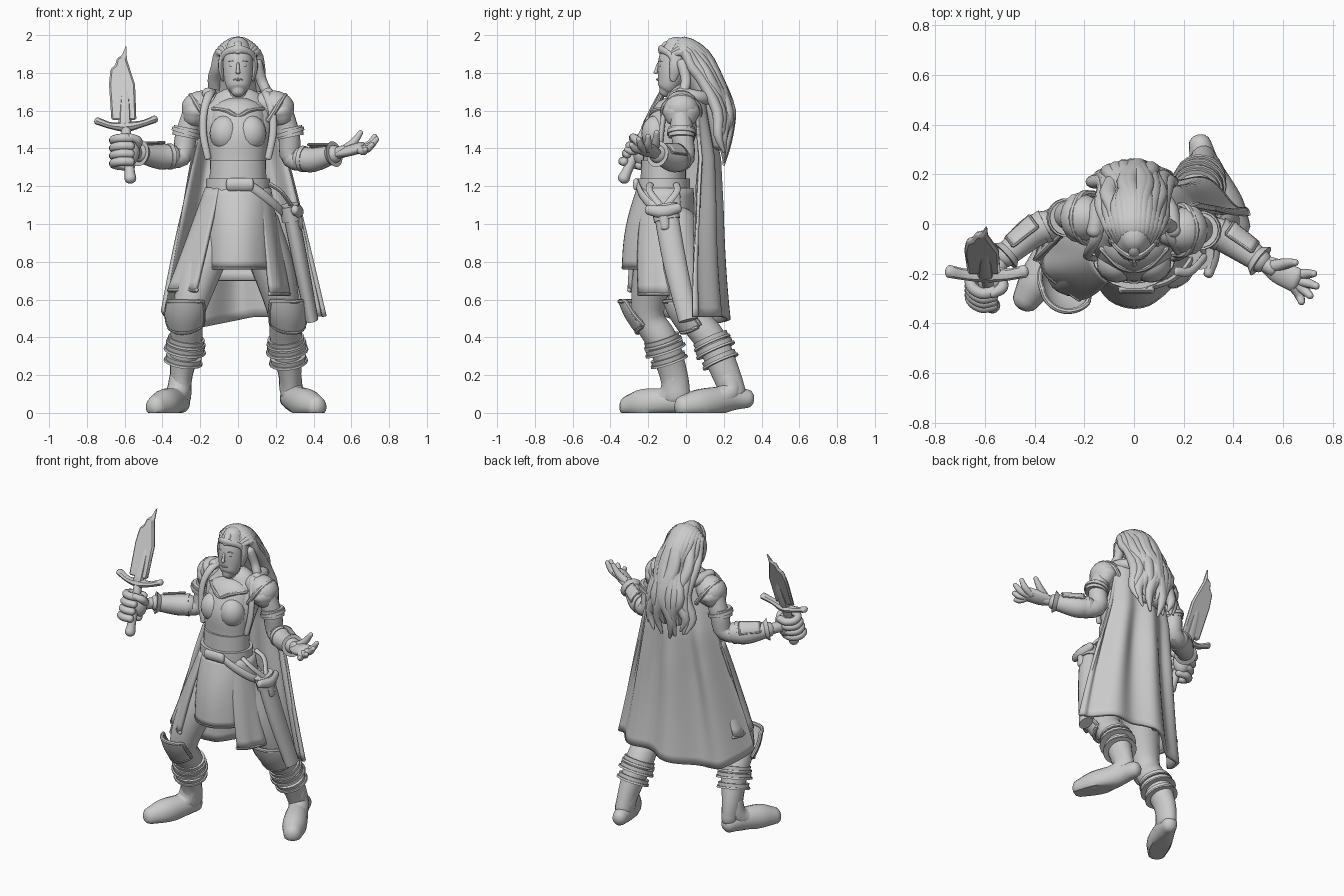
import bpy, bmesh, math, random
from mathutils import Vector

random.seed(4)
old = bpy.data.objects.get("Cube")
if old:
    bpy.data.objects.remove(old, do_unlink=True)

grey = bpy.data.materials.new("plain_grey")
grey.use_nodes = True
grey.diffuse_color = (0.6, 0.6, 0.6, 1)
grey.node_tree.nodes["Principled BSDF"].inputs["Base Color"].default_value = (0.6, 0.6, 0.6, 1)
built = []


def make(name, verts, faces, thickness=0):
    mesh = bpy.data.meshes.new(name)
    mesh.from_pydata([tuple(v) for v in verts], [], faces)
    bm = bmesh.new()
    bm.from_mesh(mesh)
    bmesh.ops.recalc_face_normals(bm, faces=bm.faces)
    bm.to_mesh(mesh)
    bm.free()
    mesh.materials.append(grey)
    obj = bpy.data.objects.new(name, mesh)
    bpy.context.collection.objects.link(obj)
    if thickness:
        solid = obj.modifiers.new("thickness", "SOLIDIFY")
        solid.thickness, solid.offset = thickness, 0
    built.append(obj)
    return obj


def spline(points, steps):
    """Smooth interpolation through tuples of any length."""
    pts = [Vector(p) for p in points]
    pts = [pts[0] * 2 - pts[1]] + pts + [pts[-1] * 2 - pts[-2]]
    out = []
    for a, b, c, d in zip(pts, pts[1:], pts[2:], pts[3:]):
        for k in range(steps):
            t = k / steps
            out.append((b * 2 + (c - a) * t + (a * 2 - b * 5 + c * 4 - d) * t ** 2
                        + (b * 3 - a - c * 3 + d) * t ** 3) / 2)
    return out + [pts[-2]]


def tube(name, points, flat=1.0, side=(1, 0, 0), sides=18, steps=4, dome=True):
    """Loft of ellipses; each point is x, y, z, radius and maybe a second radius."""
    pts = spline([p if len(p) > 4 else (*p, p[3] * flat) for p in points], steps)
    pos = [Vector(p[:3]) for p in pts]
    rings = []
    for i, p in enumerate(pts):
        t = (pos[min(i + 1, len(pos) - 1)] - pos[max(i - 1, 0)]).normalized()
        rings.append((pos[i], t, p[3], p[4], 1))
    if dome:
        def caps(ring, sign):
            c, t, a, b, _ = ring
            return [(c + t * sign * min(a, b) * math.sin(q) * 0.8, t, a, b, math.cos(q)) for q in (0.5, 1, 1.4)]
        rings = caps(rings[0], -1)[::-1] + rings + caps(rings[-1], 1)
    verts, faces = [], []
    for c, t, ra, rb, s in rings:
        a = Vector(side)
        a = (a - t * a.dot(t)).normalized()
        b = t.cross(a)
        for k in range(sides):
            q = math.tau * k / sides
            v = c + a * ra * s * math.cos(q) + b * rb * s * math.sin(q)
            verts.append((v.x, v.y, max(v.z, 0)))
    for r in range(len(rings) - 1):
        for k in range(sides):
            n = (k + 1) % sides
            faces.append([r * sides + k, r * sides + n, (r + 1) * sides + n, (r + 1) * sides + k])
    faces += [list(range(sides)), list(range(len(verts) - sides, len(verts)))]
    return make(name, verts, faces)


def sheet(name, f, nu=16, nv=12, thickness=0.015, rim=0, hem=0):
    """Bent plate or cloth from f(u, v), u from -1 to 1, v from 0 to 1."""
    verts = [f(2 * i / nu - 1, j / nv) for j in range(nv + 1) for i in range(nu + 1)]
    w = nu + 1
    faces = [[j * w + i, j * w + i + 1, (j + 1) * w + i + 1, (j + 1) * w + i] for j in range(nv) for i in range(nu)]
    make(name, verts, faces, thickness)
    grid = [i / 4 - 1 for i in range(9)]
    if rim:
        edge = [(u, 0) for u in grid] + [(1, 0.33), (1, 0.67)] + [(-u, 1) for u in grid] + [(-1, 0.67), (-1, 0.33), (-1, 0)]
        tube(name + "_rim", [(*f(u, v), rim) for u, v in edge], side=(0.3, 0.5, 0.8), sides=8, steps=2)
    if hem:
        tube(name + "_hem", [(*f(u, 1), hem) for u in grid], side=(0, 0, 1), sides=8, steps=2)


def ball(name, centre, size, sides=20):
    x, y, z = centre
    a, b, c = size
    ring = [(x, y, z + c * math.sin(q / 10), a * math.cos(q / 10), b * math.cos(q / 10)) for q in range(-15, 16, 3)]
    return tube(name, ring, sides=sides, steps=1, dome=False)


def band(name, start, end, side=(1, 0, 0), flat=1.0):
    return tube(name, [start, end], flat, side, steps=1, dome=False)


# Torso, breastplate and belt
tube("torso", [(0, -.1, .95, .17, .12), (0, -.12, 1.1, .165, .13), (0, -.12, 1.2, .15, .12), (0, -.11, 1.3, .145, .1),
               (0, -.08, 1.45, .17, .12), (0, -.03, 1.58, .19, .11), (0, -.02, 1.66, .13, .08)], sides=28)
tube("breastplate", [(0, -.12, 1.25, .14, .11), (0, -.115, 1.33, .145, .112), (0, -.1, 1.46, .155, .132),
                     (0, -.07, 1.58, .145, .11)], sides=28)
tube("girdle", [(0, -.12, 1.24, .15, .12), (0, -.12, 1.34, .148, .118)], sides=28, dome=False)
band("belt", (0, -.12, 1.17, .172, .145), (0, -.12, 1.24, .168, .142))
tube("buckle", [(-.05, -.265, 1.21, .034), (.07, -.265, 1.21, .034)], .5, (0, 0, 1), sides=8)
tube("neck", [(0, -.03, 1.6, .07), (0, -.05, 1.66, .052), (0, -.07, 1.76, .05)])
tube("collar", [(-.13, -.1, 1.61, .012), (-.06, -.17, 1.6, .012), (0, -.185, 1.57, .012), (.06, -.17, 1.6, .012),
                (.13, -.1, 1.61, .012)], side=(0, 0, 1), sides=8)
tube("cape_collar", [(-.16, -.03, 1.69, .032), (-.13, .09, 1.68, .036), (0, .14, 1.66, .036), (.13, .08, 1.67, .036),
                     (.16, -.03, 1.69, .032)], side=(0, 0, 1), sides=12)

# Head and face
tube("head", [(0, -.11, 1.7, .036, .034), (0, -.1, 1.72, .058, .052), (0, -.082, 1.77, .074, .07),
              (0, -.068, 1.83, .079, .083), (0, -.055, 1.89, .078, .083), (0, -.04, 1.94, .06, .07)], sides=28)
tube("nose", [(0, -.147, 1.85, .007), (0, -.156, 1.82, .009), (0, -.16, 1.803, .012)], sides=10)
tube("lips", [(-.022, -.146, 1.764, .004), (0, -.152, 1.765, .007), (.022, -.146, 1.764, .004)], side=(0, 0, 1), sides=8)
tube("tiara", [(-.088, -.05, 1.84, .014), (-.075, -.09, 1.9, .016), (0, -.135, 1.925, .022), (.075, -.09, 1.9, .016),
               (.088, -.05, 1.84, .014)], .6, (0, 0, 1), sides=10)
tube("tiara_crest", [(0, -.135, 1.91, .018), (0, -.11, 1.95, .022), (0, -.07, 1.97, .012)], .7, sides=10)

# Hair cap, core mass and locks
ball("hair_cap", (0, .01, 1.87), (.1, .1, .11))
tube("hair_mass", [(0, .03, 1.87, .09, .08), (0, .1, 1.74, .1, .08), (0, .16, 1.58, .12, .07), (0, .17, 1.42, .1, .04)])
for i in range(15):
    t = i / 7 - 1
    sag = t * t
    sway = random.uniform(-.03, .03)
    lift = random.uniform(0, .12) + .06 * sag
    tube("hair_lock", [(t * .07, -.08, 1.93 - .04 * sag, .014), (t * .095, -.01, 1.968 - .06 * sag, .03),
                       (t * .11, .1 - .07 * sag, 1.9 - .07 * sag, .034), (t * .11 + sway, .175 - .09 * sag, 1.76, .035),
                       (t * .13 - sway, .235 - .07 * sag, 1.6, .036), (t * .15 + sway, .22 - .05 * sag, 1.43 + lift / 2, .03),
                       (t * .14, .2, 1.3 + lift, .008)], .85, sides=10, steps=3)
tube("side_curl", [(.1, -.02, 1.85, .03), (.125, .0, 1.76, .028), (.155, -.01, 1.69, .026), (.17, .03, 1.62, .01)], sides=10)

# Paired parts of the upper body
for s, word in ((-1, "right"), (1, "left")):
    y = -.025 * s
    ball(word + "_breast", (s * .068, -.158, 1.48), (.082, .078, .095))
    ball(word + "_eye", (s * .032, -.133, 1.838), (.014, .01, .007), 10)
    tube(word + "_brow", [(s * .014, -.141, 1.859, .004), (s * .036, -.136, 1.864, .005), (s * .058, -.115, 1.856, .004)],
         side=(0, 0, 1), sides=8)
    tube(word + "_cheek_guard", [(s * .084, -.05, 1.9, .03), (s * .09, -.055, 1.83, .034), (s * .08, -.07, 1.76, .016)],
         .45, (0, 1, 0), sides=12)
    tube(word + "_cape_strap", [(s * .14, .02, 1.7, .026), (s * .155, -.06, 1.68, .024), (s * .18, -.11, 1.6, .02),
                                (s * .185, -.13, 1.48, .02), (s * .16, -.14, 1.35, .018)], .7, sides=12)
    tube(word + "_pauldron", [(s * .13, y, 1.64, .06), (s * .18, y, 1.625, .088), (s * .215, y, 1.6, .096)], side=(0, 1, 0))
    tube(word + "_pauldron_plate", [(s * .2, y, 1.625, .08), (s * .225, y, 1.595, .1), (s * .235, y, 1.56, .085)],
         .7, (0, 1, 0))
    tube(word + "_pauldron_rim", [(s * .16, y - .095, 1.55, .014), (s * .215, y - .09, 1.63, .014), (s * .25, y, 1.68, .014),
                                  (s * .215, y + .09, 1.63, .014), (s * .16, y + .095, 1.55, .014)], sides=8)
    band(word + "_arm_band", (s * .27, y, 1.51, .07), (s * .28, y, 1.46, .07))
    band(word + "_arm_cuff", (s * .272, y, 1.495, .078), (s * .278, y, 1.475, .078))

# Arms with bracers
arms = {"right": [(-.23, .03, 1.6, .06), (-.275, .035, 1.47, .058), (-.3, .02, 1.36, .056), (-.42, -.04, 1.355, .055),
                  (-.52, -.13, 1.375, .036), (-.57, -.22, 1.38, .034)],
        "left": [(.23, -.03, 1.6, .06), (.27, -.02, 1.47, .058), (.285, -.01, 1.35, .056), (.4, -.07, 1.34, .055),
                 (.51, -.15, 1.37, .034), (.56, -.18, 1.385, .032)]}
for word, path in arms.items():
    up = (0, 0, 1)
    tube(word + "_arm", path, side=(0.2, 0.8, 0.6))
    elbow, mid, wrist = (Vector(p[:3]) for p in path[2:5])
    low = elbow.lerp(mid, .45)
    tube(word + "_bracer", [(*low, .064), (*mid, .065), (*wrist, .048)], side=up)
    tube(word + "_bracer_cuff", [(*mid.lerp(wrist, .8), .05), (*wrist, .07)], side=up, dome=False)
    band(word + "_bracer_end", (*low, .07), (*low.lerp(mid, .3), .068), up)
    out = (wrist - low).cross(Vector(up)).normalized() * (1 if word == "left" else -1)

    def guard(u, v):
        q = u * .55 + .8
        return low.lerp(wrist, .15 + .6 * v) - (out * math.cos(q) - Vector(up) * math.sin(q)) * (.074 - .014 * v)
    sheet(word + "_bracer_plate", guard, 8, 6, .012, rim=.007)


# Broken sword and gripping hand
def lean(z):
    return -.33 + .45 * (z - 1.24)


outline = [(-.67, 1.55), (-.683, 1.74), (-.675, 1.82), (-.65, 1.84), (-.64, 1.88), (-.615, 1.89), (-.592, 1.95),
           (-.588, 1.87), (-.565, 1.8), (-.545, 1.74), (-.538, 1.55)]
n = len(outline)
blade = make("sword_blade", [(x, lean(z) + d, z) for d in (-.014, .014) for x, z in outline],
             [list(range(n)), list(range(n, 2 * n))] + [[k, (k + 1) % n, n + (k + 1) % n, n + k] for k in range(n)])
edge = blade.modifiers.new("edge", "BEVEL")
edge.width = .009
tube("sword_ridge", [(-.598, lean(z), z, r) for z, r in ((1.53, .036), (1.66, .026), (1.77, .006))], .8, sides=8)
tube("sword_guard", [(-.745, lean(1.55), 1.545, .026), (-.67, lean(1.52), 1.52, .024), (-.59, lean(1.53), 1.515, .036),
                     (-.51, lean(1.52), 1.53, .024), (-.44, lean(1.55), 1.555, .026)], .75, (0, 1, 0), sides=8)
tube("sword_grip", [(-.57, lean(1.24), 1.24, .032), (-.575, lean(1.3), 1.3, .026), (-.595, lean(1.52), 1.52, .026)], sides=12)
ball("right_palm", (-.575, -.235, 1.385), (.055, .05, .078))
for k in range(4):
    z = 1.32 + .041 * k
    tube("right_finger", [(-.6 + .06 * math.cos(q), lean(z) + .008 + .05 * math.sin(q), z - .012 * math.sin(q), .024)
                          for q in (.9, 1.8, 2.7, 3.6, 4.5, 5.3)], side=(0, 0, 1), sides=10)
tube("right_thumb", [(-.545, -.21, 1.4, .028), (-.53, -.255, 1.44, .024), (-.57, -.28, 1.46, .02)], sides=10)

# Open left hand
tube("left_palm", [(.52, -.155, 1.37, .032), (.58, -.19, 1.385, .05), (.65, -.225, 1.405, .052)], .55, (.4, -.9, 0))
for x, y, z in ((.735, -.2, 1.465), (.745, -.25, 1.45), (.72, -.29, 1.42), (.685, -.315, 1.395)):
    root = Vector((.6 + x * .06, -.12 + y * .41, 1.395))
    mid = root.lerp(Vector((x, y, z)), .55) - Vector((0, 0, .012))
    tube("left_finger", [(*root, .022), (*mid, .02), (x - .01, y, z, .014)], side=(0, 1, 0), sides=10)
tube("left_thumb", [(.56, -.17, 1.39, .026), (.61, -.16, 1.43, .022), (.65, -.155, 1.485, .014)], side=(0, 1, 0), sides=10)


# Cape with folds, wrapping forward at both sides
def cape(u, v):
    half = .16 + .27 * v ** .9
    hem = .45 + .2 * max(0, -u - .55) + .06 * min(1, max(0, 2 * u + .8))
    back = .1 + .06 * min(1, v * 3.5) + .05 * v ** 3
    fold = .025 * min(1, v * 2) * math.cos(u * 12 + v)
    wrap = (.06 + .14 * v) * u ** 1.5 if u > 0 else (.06 + .3 * v) * (-u) ** 1.25
    return Vector((.03 * v + half * math.sin(u * 1.5), back + fold - wrap, 1.69 + (hem - 1.69) * v))


sheet("cape", cape, 64, 24, .022)


# Skirt panels hung from the belt
def panel(name, a, b, bottom, wide, deep, hem=.012):
    def f(u, v):
        q = a + (b - a) * (u + 1) / 2
        ripple = 1 + .03 * v * math.sin(q * 9)
        swell = .02 * math.sin(v * math.pi)
        return Vector(((.165 + (wide - .165) * v) * math.sin(q) * ripple,
                       -.11 - (.14 + (deep - .14) * v + swell) * math.cos(q), 1.19 + (bottom - 1.19) * v))
    sheet(name, f, 18, 12, .02, hem=hem)


panel("front_panel", -1.1, 1.15, .77, .178, .22)
panel("right_panel", -2, -.62, .65, .37, .235)
panel("left_panel", .7, 2.1, .63, .26, .18)
panel("back_panel", 2, 4.3, .7, .24, .1, 0)

# Legs, boots, straps and knee guards
legs = {"right": ([(-.1, -.1, 1, .12), (-.2, -.17, .75, .11), (-.265, -.2, .52, .085), (-.275, -.125, .38, .085),
                   (-.3, -.065, .2, .06, .075), (-.3, -.05, .08, .052, .075)],
                  [(-.3, -.02, .05, .048), (-.325, -.09, .06, .062), (-.385, -.22, .045, .075), (-.435, -.305, .03, .056)], -.3),
        "left": ([(.1, -.06, 1, .12), (.19, -.03, .75, .11), (.245, .035, .52, .085), (.255, .135, .38, .085),
                  (.275, .215, .2, .06, .075), (.28, .25, .1, .055, .07)],
                 [(.265, .325, .075, .045), (.29, .23, .075, .06), (.365, .08, .045, .075), (.415, -.015, .03, .056)], .4)}
for word, (path, sole, turn) in legs.items():
    tube(word + "_leg", path)
    tube(word + "_foot", sole, 1.1, (1, .5, 0) if word == "left" else (1, -.5, 0))
    tube(word + "_instep", [(*path[4][:3], .06), (*(Vector(sole[1][:3]) + Vector((0, 0, .03))), .062),
                            (*sole[2][:3], .06)])
    knee, calf, ankle = (Vector(p[:3]) for p in path[2:5])
    for k, t in enumerate((-.1, .12, .45)):
        a, b = calf.lerp(ankle, t), calf.lerp(ankle, t + .18)
        size = (.098, .105, .096)[k]
        band(word + "_strap", (*a, size), (*b, size - .004))
        tube(word + "_strap_lip", [(*b, size + .008), (*b.lerp(a, .35), size + .006)], steps=1, dome=False)

    def cup(u, v):
        q = u * 1.1 + turn
        r = .106 + .01 * math.sin(v * math.pi)
        drop = .165 * v * (1 - .25 * u * u)
        return Vector((knee.x + r * math.sin(q), knee.y - r * math.cos(q) + .09 * (v - .5), .59 - drop))
    sheet(word + "_knee_guard", cup, rim=.012)

# Scabbard with its hanger
along = (.1, 1, 0)
tube("scabbard", [(.275, -.11, 1.08, .064), (.33, -.06, .8, .062), (.392, .012, .49, .052)], .65, along, dome=False)
band("scabbard_throat", (.27, -.115, 1.1, .07), (.285, -.1, 1.02, .07), along, .75)
tube("hanger_bar", [(.3, -.2, 1.075, .026), (.32, -.12, 1.065, .034), (.31, -.04, 1.085, .026)], .8, (0, 0, 1), sides=10)
tube("hanger_tab", [(.32, -.12, 1.07, .03), (.33, -.11, .98, .024)], .6, (0, 1, 0), sides=10)
for y in (-.19, -.05):
    tube("hanger_strap", [(.17, y, 1.21, .018), (.23, y, 1.17, .018), (.295, -.12, 1.08, .018)], .6, (0, 1, 0), sides=8)
tube("hip_belt", [(.04, -.26, 1.22, .024), (.14, -.23, 1.15, .024), (.22, -.16, 1.08, .024), (.26, -.06, 1.03, .024)],
     .5, (0, 0, 1), sides=8)

# Soft shading with crisp edges
bpy.ops.object.select_all(action="DESELECT")
for obj in built:
    obj.select_set(True)
bpy.context.view_layer.objects.active = built[0]
bpy.ops.object.shade_smooth_by_angle(angle=math.radians(42))
